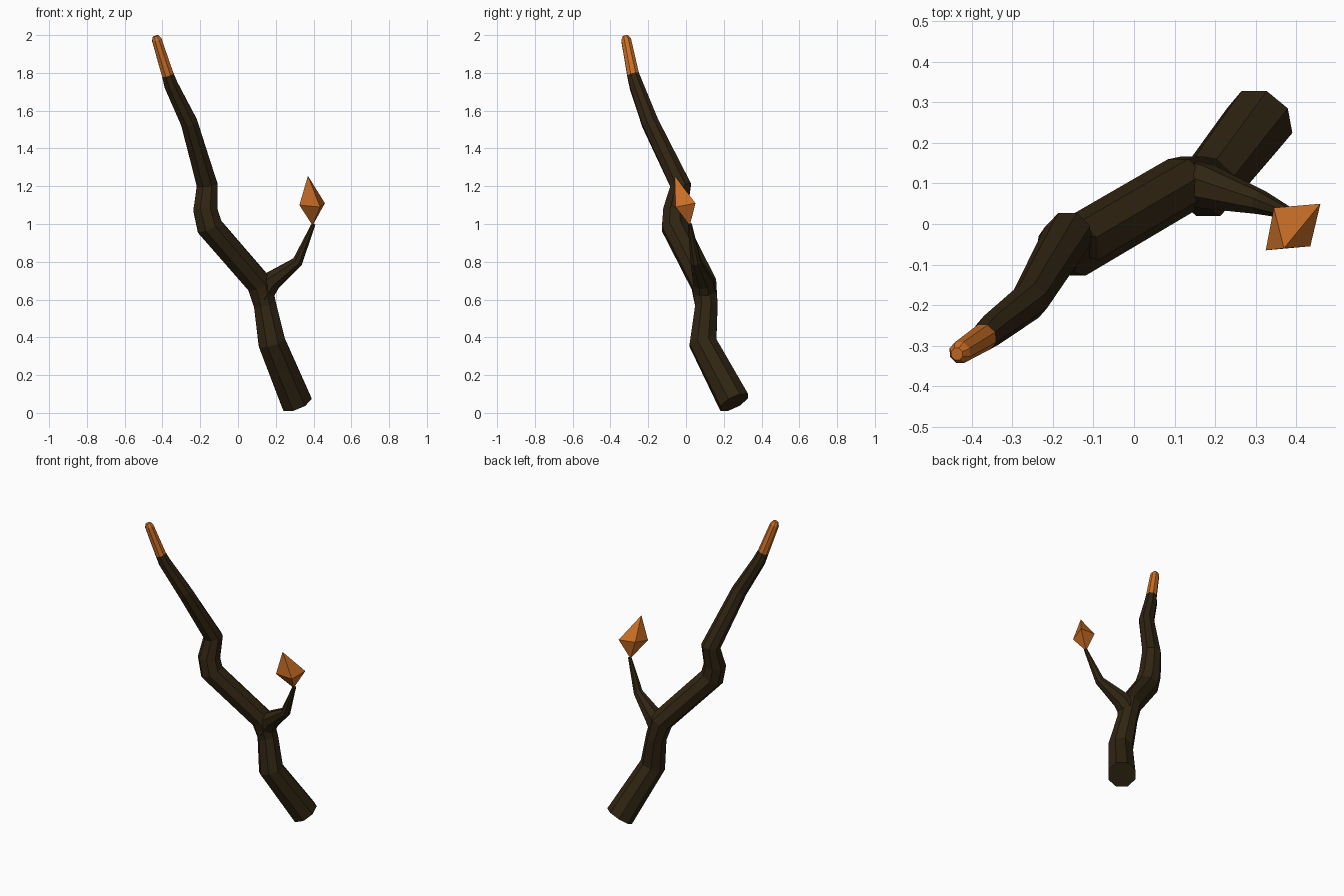
import bpy, bmesh, math
from mathutils import Vector

if "Cube" in bpy.data.objects:
    bpy.data.objects.remove(bpy.data.objects["Cube"], do_unlink=True)


def material(name, rgb):
    m = bpy.data.materials.new(name)
    m.use_nodes = True
    m.diffuse_color = (*rgb, 1)
    m.node_tree.nodes["Principled BSDF"].inputs["Base Color"].default_value = (*rgb, 1)
    return m


bark = material("dark bark", (0.030, 0.018, 0.006))
amber = material("amber", (0.60, 0.16, 0.02))


def finish(name, bm, *mats):
    bmesh.ops.recalc_face_normals(bm, faces=bm.faces)
    me = bpy.data.meshes.new(name)
    bm.to_mesh(me)
    bm.free()
    for m in mats:
        me.materials.append(m)
    ob = bpy.data.objects.new(name, me)
    bpy.context.collection.objects.link(ob)
    return ob


def limb(path, sides=8):
    """Faceted tube through (x, y, z, radius) stations, with mitred rings."""
    bm = bmesh.new()
    pts = [Vector(p[:3]) for p in path]
    rings = []
    for i, p in enumerate(pts):
        before = (p - pts[i - 1]).normalized() if i else Vector()
        after = (pts[i + 1] - p).normalized() if i < len(pts) - 1 else Vector()
        axis = (before + after).normalized()
        u = Vector((0, 1, 0)).cross(axis).normalized()
        v = axis.cross(u)
        angles = [2 * math.pi * (k + 0.5) / sides for k in range(sides)]
        rings.append([bm.verts.new(p + path[i][3] * (u * math.cos(a) + v * math.sin(a)))
                      for a in angles])
    for a, b in zip(rings, rings[1:]):
        for k in range(sides):
            n = (k + 1) % sides
            bm.faces.new((a[k], a[n], b[n], b[k]))
    bm.faces.new(rings[0])
    bm.faces.new(rings[-1])
    return bm


# Crooked staff with an amber tip
staff = limb([
    (0.310, 0.255, 0.056, 0.088),
    (0.180, 0.090, 0.370, 0.078),
    (0.143, 0.108, 0.570, 0.064),
    (0.115, 0.095, 0.680, 0.072),
    (-0.150, -0.060, 0.985, 0.074),
    (-0.173, -0.057, 1.075, 0.069),
    (-0.163, -0.028, 1.205, 0.060),
    (-0.258, -0.190, 1.535, 0.048),
    (-0.352, -0.262, 1.730, 0.040),
    (-0.372, -0.280, 1.790, 0.034),
    (-0.430, -0.317, 1.975, 0.028),
    (-0.437, -0.321, 1.995, 0.016)])
for f in staff.faces:
    f.material_index = int(f.calc_center_median().z > 1.8)
finish("staff", staff, bark, amber)

# Side twig growing out of the fork
finish("side_twig", limb([
    (0.120, 0.100, 0.620, 0.066),
    (0.175, 0.093, 0.695, 0.058),
    (0.315, 0.052, 0.800, 0.030),
    (0.400, 0.020, 1.000, 0.011)]), bark)

# Crystal balanced on the twig
bm = bmesh.new()
top = bm.verts.new((0.370, -0.060, 1.255))
base = bm.verts.new((0.395, 0.020, 0.992))
belt = [bm.verts.new(c) for c in ((0.345, 0.040, 1.120), (0.460, 0.050, 1.110),
                                  (0.435, -0.055, 1.090), (0.325, -0.065, 1.100))]
for k in range(4):
    bm.faces.new((belt[k - 1], belt[k], top))
    bm.faces.new((belt[k], belt[k - 1], base))
finish("crystal", bm, amber)
